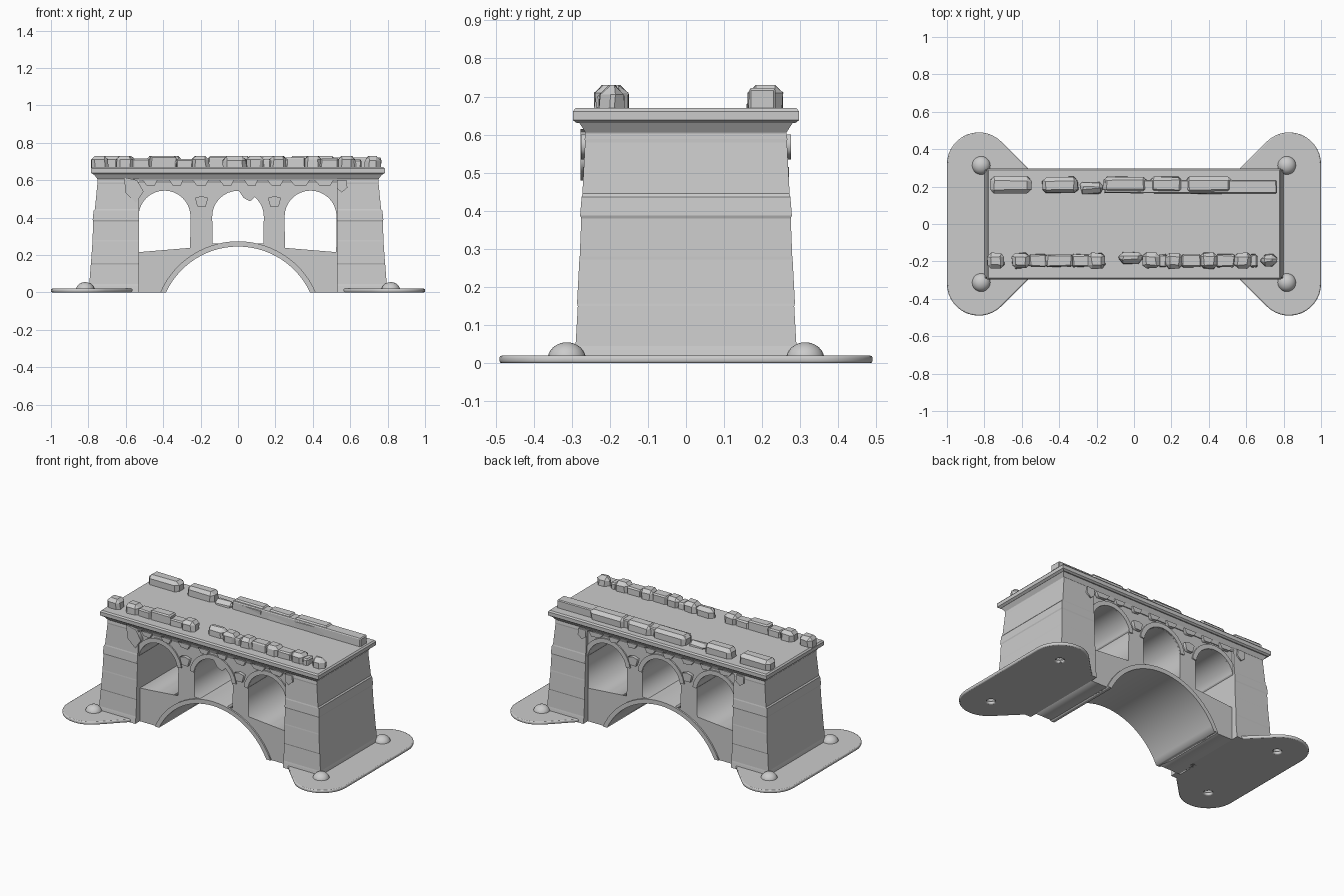
import bpy, bmesh, math, random

if "Cube" in bpy.data.objects:
    bpy.data.objects.remove(bpy.data.objects["Cube"])

random.seed(4)


def arc(cx, cy, r, a0, a1, n):
    return [(cx + r * math.cos(math.radians(a0 + (a1 - a0) * i / n)),
             cy + r * math.sin(math.radians(a0 + (a1 - a0) * i / n))) for i in range(n + 1)]


def add_mesh(name, bm):
    bmesh.ops.recalc_face_normals(bm, faces=bm.faces)
    me = bpy.data.meshes.new(name)
    bm.to_mesh(me)
    bm.free()
    ob = bpy.data.objects.new(name, me)
    bpy.context.collection.objects.link(ob)
    return ob


def loft(name, rings):
    """Stack of rectangles: (x0, x1, half_y, z)."""
    bm = bmesh.new()
    loops = [[bm.verts.new(p) for p in ((a, -h, z), (b, -h, z), (b, h, z), (a, h, z))]
             for a, b, h, z in rings]
    for lo, hi in zip(loops, loops[1:]):
        for i in range(4):
            j = (i + 1) % 4
            bm.faces.new((lo[i], lo[j], hi[j], hi[i]))
    bm.faces.new(loops[0][::-1])
    bm.faces.new(loops[-1])
    return add_mesh(name, bm)


def slab(name, outlines, half, loc=(0, 0, 0), upright=True, bevel=0.0):
    """Filled outline(s) with holes, given thickness."""
    cu = bpy.data.curves.new(name, 'CURVE')
    cu.dimensions = '2D'
    cu.fill_mode = 'BOTH'
    cu.extrude = half - bevel
    cu.bevel_depth = bevel
    cu.bevel_resolution = 1
    cu.offset = -bevel
    for pts in outlines:
        sp = cu.splines.new('POLY')
        sp.points.add(len(pts) - 1)
        for p, (u, v) in zip(sp.points, pts):
            p.co = (u, v, 0, 1)
        sp.use_cyclic_u = True
    ob = bpy.data.objects.new(name, cu)
    bpy.context.collection.objects.link(ob)
    ob.location = loc
    if upright:
        ob.rotation_euler.x = math.pi / 2
    bpy.ops.object.select_all(action='DESELECT')
    bpy.context.view_layer.objects.active = ob
    ob.select_set(True)
    bpy.ops.object.convert(target='MESH')
    return bpy.context.object


def stone(name, x0, x1, y0, y1, z0, z1, chamfer=0.014, jitter=0.004):
    """Roughly hewn chamfered block."""
    bm = bmesh.new()
    bmesh.ops.create_cube(bm, size=1)
    for v in bm.verts:
        c = v.co
        v.co = ((x0 + x1) / 2 + c.x * (x1 - x0), (y0 + y1) / 2 + c.y * (y1 - y0),
                (z0 + z1) / 2 + c.z * (z1 - z0))
    edges = [e for e in bm.edges if max(v.co.z for v in e.verts) > z0 + 1e-4]
    bmesh.ops.bevel(bm, geom=edges, offset=chamfer, segments=1, affect='EDGES')
    for v in bm.verts:
        v.co.x += random.uniform(-jitter, jitter)
        v.co.y += random.uniform(-jitter, jitter)
    return add_mesh(name, bm)


# Arched wall with three windows above the main arch
def window(cx, w, zl, zr):
    return [(cx - w, zl), (cx + w, zr)] + arc(cx, 0.405, w + 0.002, 0, 180, 16)


R, CZ = 0.425, -0.18
a = math.degrees(math.asin(-CZ / R))
windows = [window(-0.393, 0.137, 0.215, 0.238), window(0, 0.136, 0.262, 0.262),
           window(0.388, 0.137, 0.238, 0.215)]
main = arc(0, CZ, R, 180 - a, a, 28)
slab("arched_wall", [[(-0.56, 0.62), (-0.56, 0)] + main + [(0.56, 0), (0.56, 0.62)]] + windows, 0.25)

# Raised trims round the main arch and windows
a2 = math.degrees(math.asin(-CZ / (R + 0.028)))
slab("main_arch_trim", [main + arc(0, CZ, R + 0.028, a2, 180 - a2, 28)], 0.26)
for cx in (-0.393, 0, 0.388):
    slab("window_arch_trim", [arc(cx, 0.405, 0.139, 8, 172, 16) + arc(cx, 0.405, 0.168, 172, 8, 16)], 0.258)

# Stepped end piers
courses = [(0.0, 0.035, 0.803, 0.297, 0.797, 0.292), (0.045, 0.15, 0.795, 0.29, 0.787, 0.284),
           (0.157, 0.272, 0.786, 0.286, 0.778, 0.280), (0.28, 0.38, 0.778, 0.279, 0.774, 0.275),
           (0.388, 0.437, 0.777, 0.278, 0.772, 0.274), (0.445, 0.58, 0.765, 0.272, 0.752, 0.265),
           (0.588, 0.62, 0.752, 0.266, 0.750, 0.262)]
for s in (-1, 1):
    rings = []
    for z0, z1, x0, y0, x1, y1 in courses:
        rings += [(s * 0.53, s * x0, y0, z0), (s * 0.53, s * x1, y1, z1)]
    loft("end_pier", rings)

# Cornice and deck
loft("cornice", [(-0.745, 0.745, 0.256, 0.585), (-0.752, 0.752, 0.264, 0.606), (-0.772, 0.772, 0.282, 0.634)])
loft("deck", [(-0.772, 0.772, 0.286, 0.63), (-0.785, 0.785, 0.297, 0.638),
              (-0.785, 0.785, 0.297, 0.661), (-0.777, 0.777, 0.290, 0.67)])

# Corbels, keystones and rough wall stones on both faces
for s in (-1, 1):
    for x in (-0.195, 0.195):
        slab("keystone", [[(x - 0.035, 0.505), (x - 0.022, 0.458), (x + 0.022, 0.458),
                           (x + 0.035, 0.505), (x, 0.515)]], 0.02, (0, s * 0.25, 0))
    for x in (-0.47, -0.33, -0.2, -0.06, 0.07, 0.2, 0.33, 0.46):
        w = random.uniform(0.035, 0.055)
        slab("corbel", [[(x - w, 0.6), (x - w * 0.5, 0.572), (x + w * 0.6, 0.568), (x + w, 0.6)]],
             0.025, (0, s * 0.245, 0))
    for x in (-0.58, 0.555):
        slab("pier_accent_stone", [[(x - 0.025, 0.6), (x - 0.025, 0.555), (x, 0.535),
                                    (x + 0.03, 0.56), (x + 0.025, 0.6)]], 0.02, (0, s * 0.256, 0))
slab("broken_stone", [[(-0.61, 0.615), (-0.6, 0.53), (-0.545, 0.48), (-0.505, 0.54), (-0.54, 0.6)]],
     0.02, (0, -0.257, 0))
slab("centre_rubble", [[(0.0, 0.55), (0.03, 0.505), (0.065, 0.487), (0.09, 0.51), (0.08, 0.55)]],
     0.02, (0, -0.238, 0))

# Front parapet: round-cornered posts with low wall between
for x in (-0.74, -0.605, -0.2, 0.09, 0.215, 0.4, 0.58):
    stone("front_parapet_post", x - 0.046, x + 0.046, -0.238, -0.155, 0.665, 0.73, 0.02)
for x0, x1, z in ((-0.56, -0.47, 0.715), (-0.47, -0.33, 0.728), (-0.33, -0.24, 0.712),
                  (0.13, 0.175, 0.712), (0.255, 0.36, 0.722), (0.44, 0.54, 0.715), (0.62, 0.66, 0.71)):
    stone("front_parapet_wall", x0, x1, -0.23, -0.163, 0.665, z, 0.008, 0.003)
stone("front_fallen_slab", -0.08, 0.045, -0.21, -0.15, 0.665, 0.728, 0.022)
stone("front_end_slab", 0.675, 0.765, -0.225, -0.163, 0.665, 0.73, 0.025)

# Back parapet: long strip and wedge-ended blocks
stone("back_parapet_strip", -0.16, 0.765, 0.165, 0.235, 0.665, 0.722, 0.006, 0.002)
for x0, x1 in ((-0.77, -0.55), (-0.49, -0.3), (-0.165, 0.07), (0.085, 0.26), (0.275, 0.52)):
    stone("back_parapet_block", x0, x1, 0.165, 0.252, 0.665, 0.73, 0.02)
stone("back_rubble", -0.29, -0.165, 0.165, 0.225, 0.665, 0.7, 0.02, 0.008)

# Ground flanges with bolt domes, hollow underneath
for s in (-1, 1):
    side = arc(0.83, 0.32, 0.17, 135, 0, 14)
    half = [(0.545, 0.275)] + side
    outline = half + [(x, -y) for x, y in reversed(half)]
    holes = [arc(0.82, t * 0.31, 0.026, 0, 337.5, 15) for t in (-1, 1)]
    slab("ground_flange", [[(s * x, y) for x, y in o] for o in [outline] + holes],
         0.01, (0, 0, 0.01), False, 0.006)
    for t in (-1, 1):
        bm = bmesh.new()
        bmesh.ops.create_uvsphere(bm, u_segments=20, v_segments=12, radius=0.05)
        bmesh.ops.delete(bm, geom=[v for v in bm.verts if v.co.z < -0.001], context='VERTS')
        dome = add_mesh("bolt_dome", bm)
        dome.location = (s * 0.817, t * 0.313, 0.012)
        dome.scale.z = 0.86
        for p in dome.data.polygons:
            p.use_smooth = True
